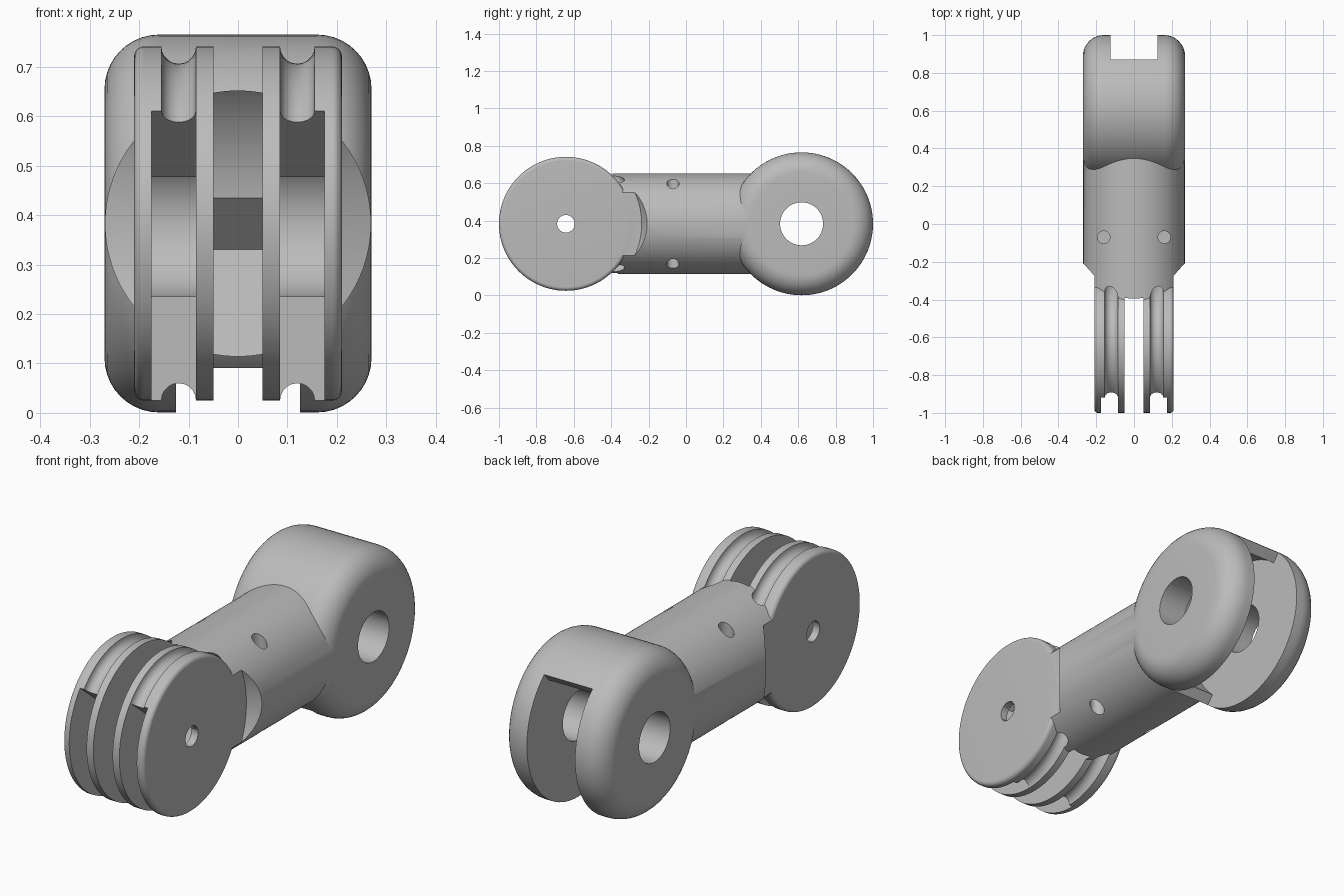
import bpy, bmesh, math
from math import cos, sin, radians

if "Cube" in bpy.data.objects:
    bpy.data.objects.remove(bpy.data.objects["Cube"])

ZC = 0.383                     # height of both hinge axes
FRONT, BACK = -0.642, 0.618    # y of the fork axis and the knuckle axis
FORK_R, KNUCKLE_R = 0.358, 0.382

grey = bpy.data.materials.new("plastic_grey")
grey.diffuse_color = (0.5, 0.5, 0.5, 1)
grey.use_nodes = True
grey.node_tree.nodes["Principled BSDF"].inputs["Base Color"].default_value = grey.diffuse_color


def finish(name, bm):
    bmesh.ops.remove_doubles(bm, verts=bm.verts, dist=1e-5)
    bmesh.ops.recalc_face_normals(bm, faces=bm.faces)
    mesh = bpy.data.meshes.new(name)
    bm.to_mesh(mesh)
    bm.free()
    mesh.materials.append(grey)
    ob = bpy.data.objects.new(name, mesh)
    bpy.context.collection.objects.link(ob)
    return ob


def lathe(name, profile, yc, steps=96, closed=False):
    """Spin (x, radius) points around an x-directed axis at y = yc."""
    bm = bmesh.new()
    vs = [bm.verts.new((x, yc + r, ZC)) for x, r in profile]
    n = len(vs)
    es = [bm.edges.new((vs[i], vs[(i + 1) % n])) for i in range(n if closed else n - 1)]
    bmesh.ops.spin(bm, geom=vs + es, cent=(0, yc, ZC), axis=(1, 0, 0),
                   angle=2 * math.pi, steps=steps)
    return finish(name, bm)


def prism(name, pts, yc, x0, x1):
    """Extrude a (y, z) outline, relative to an axis, from x0 to x1."""
    bm = bmesh.new()
    face = bm.faces.new([bm.verts.new((x0, yc + y, ZC + z)) for y, z in pts])
    new = bmesh.ops.extrude_face_region(bm, geom=[face])["geom"]
    bmesh.ops.translate(bm, vec=(x1 - x0, 0, 0),
                        verts=[v for v in new if isinstance(v, bmesh.types.BMVert)])
    return finish(name, bm)


def rod(name, radius, length, centre, along_y=False, segs=96):
    bm = bmesh.new()
    bmesh.ops.create_cone(bm, cap_ends=True, segments=segs, radius1=radius,
                          radius2=radius, depth=length)
    for v in bm.verts:
        x, y, z = v.co
        v.co = (x, z, -y) if along_y else (x, y, z)
    bmesh.ops.translate(bm, vec=centre, verts=bm.verts)
    return finish(name, bm)


def arc(r, a0, a1, n=48):
    return [(r * cos(radians(a0 + (a1 - a0) * i / n)),
             r * sin(radians(a0 + (a1 - a0) * i / n))) for i in range(n + 1)]


def drum(half, r, fillet, n=10):
    """Half-to-half profile of a disc with rounded rims."""
    right = [(half - fillet + fillet * cos(t), r - fillet + fillet * sin(t))
             for t in (math.pi / 2 * i / n for i in range(n + 1))]
    left = [(-x, q) for x, q in reversed(right)]
    return [(half, 0)] + right + left + [(-half, 0)]


def combine(target, tool, op):
    mod = target.modifiers.new(op.lower(), 'BOOLEAN')
    mod.operation, mod.solver, mod.object = op, 'EXACT', tool
    bpy.context.view_layer.objects.active = target
    bpy.ops.object.modifier_apply(modifier=mod.name)
    bpy.data.objects.remove(tool)


# Round shaft, flattened beside the fork
link = rod("finger_link", 0.269, 0.98, (0, 0.07, ZC), along_y=True, segs=128)
for s in (-1, 1):
    relief = [(s * 0.2095, 0), (s * 0.2095, 0.405), (s * 0.31, 0.455), (s * 0.31, 0)]
    combine(link, lathe("side_relief", relief, FRONT), 'DIFFERENCE')

# Fork drum and rear knuckle
combine(link, lathe("fork_drum", drum(0.21, FORK_R, 0.02), FRONT), 'UNION')
combine(link, lathe("rear_knuckle", drum(0.27, KNUCKLE_R, 0.11), BACK), 'UNION')

# Centre gap of the fork and its stop notch
combine(link, prism("fork_gap", arc(0.365, 0, 357.5, 143), FRONT, -0.05, 0.05), 'DIFFERENCE')
notch = [(0.1, 0.052), (0.361, 0.052), (0.47, -0.053), (0.255, -0.29), (0.1, -0.29)]
combine(link, prism("stop_notch", notch, FRONT, -0.05, 0.05), 'DIFFERENCE')

# Cable grooves, hinge pockets and cable holes on both sides
pocket = arc(0.5, 140.6, 270) + arc(0.148, 270, 500.6)
for s in (-1, 1):
    ring = [(s * 0.12 + 0.035 * cos(t), FORK_R + 0.035 * sin(t))
            for t in (math.pi * i / 10 for i in range(20))]
    combine(link, lathe("cable_groove", ring, FRONT, closed=True), 'DIFFERENCE')
    x0, x1 = sorted((s * 0.085, s * 0.175))
    combine(link, prism("hinge_pocket", pocket, FRONT, x0, x1), 'DIFFERENCE')
    for up in (-1, 1):
        hole = rod("cable_hole", 0.033, 0.25, (s * 0.16, -0.07, ZC + up * 0.235), segs=32)
        combine(link, hole, 'DIFFERENCE')

# Rear slot with a thin roof
slot = arc(0.5, -130, 48.5) + arc(0.33, 48.5, 230)
combine(link, prism("rear_slot", slot, BACK, -0.125, 0.125), 'DIFFERENCE')

# Hinge pin bores
for name, r, yc in (("pin_bore", 0.047, FRONT), ("rear_bore", 0.115, BACK)):
    combine(link, prism(name, arc(r, 0, 352.5, 47), yc, -0.4, 0.4), 'DIFFERENCE')

bpy.ops.object.select_all(action='DESELECT')
link.select_set(True)
bpy.context.view_layer.objects.active = link
bpy.ops.object.shade_smooth_by_angle(angle=radians(25))
